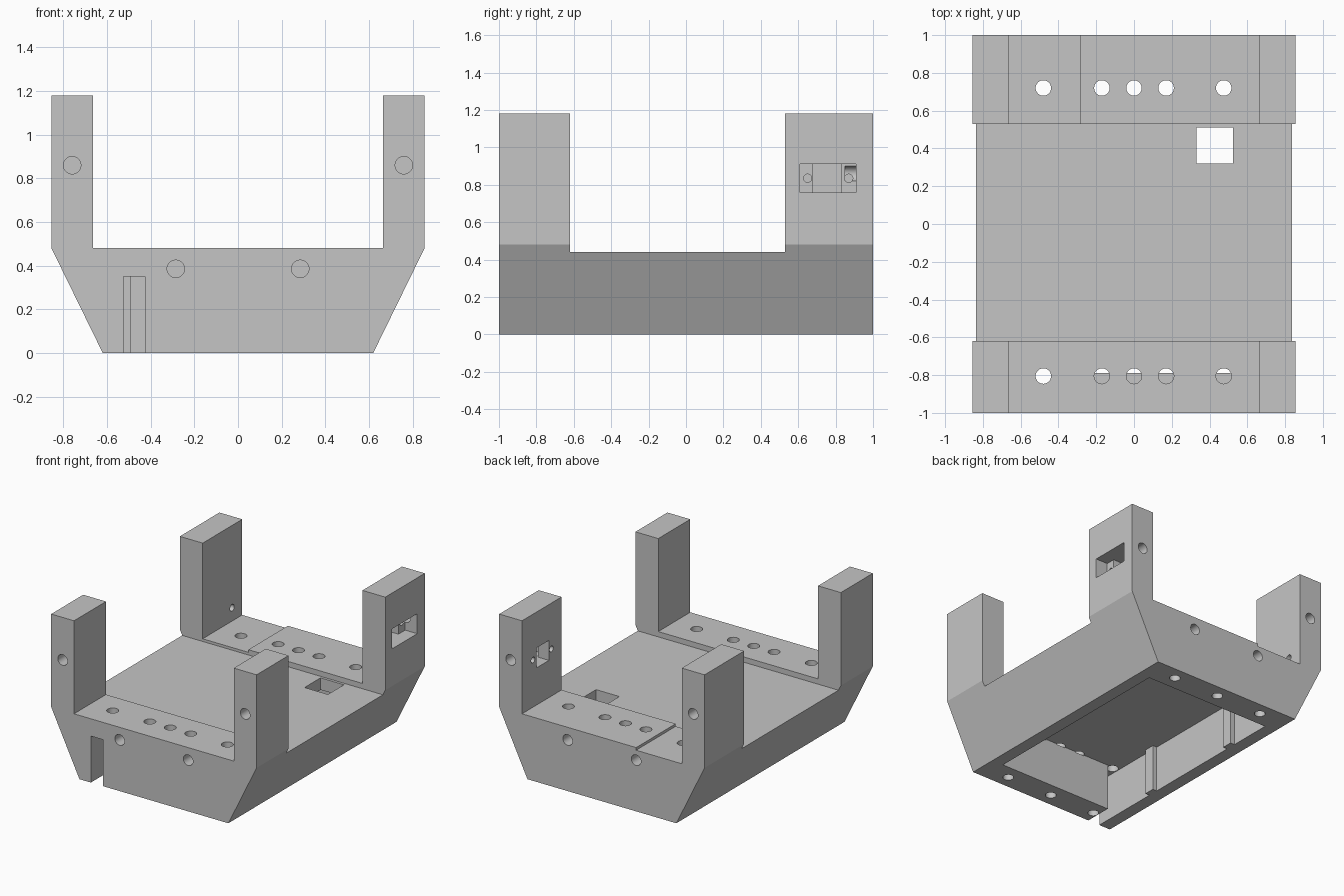
import bpy, bmesh
from math import pi
from mathutils import Matrix, Vector

old = bpy.data.objects.get("Cube")
if old:
    bpy.data.objects.remove(old, do_unlink=True)

grey = bpy.data.materials.new("plain grey")
grey.use_nodes = True
grey.diffuse_color = (0.56, 0.56, 0.56, 1)
grey.node_tree.nodes["Principled BSDF"].inputs["Base Color"].default_value = (0.56, 0.56, 0.56, 1)


def make_object(name, bm):
    bmesh.ops.recalc_face_normals(bm, faces=bm.faces)
    mesh = bpy.data.meshes.new(name)
    bm.to_mesh(mesh)
    bm.free()
    mesh.materials.append(grey)
    obj = bpy.data.objects.new(name, mesh)
    bpy.context.collection.objects.link(obj)
    return obj


def box(name, x, y, z):
    bm = bmesh.new()
    size = Vector((x[1] - x[0], y[1] - y[0], z[1] - z[0]))
    mid = Vector((x[0] + x[1], y[0] + y[1], z[0] + z[1])) / 2
    bmesh.ops.create_cube(bm, size=1, matrix=Matrix.Translation(mid) @ Matrix.Diagonal((*size, 1)))
    return make_object(name, bm)


def cylinder(name, center, radius, depth, axis):
    bm = bmesh.new()
    turn = {"X": Matrix.Rotation(pi / 2, 4, "Y"), "Y": Matrix.Rotation(pi / 2, 4, "X"), "Z": Matrix()}[axis]
    bmesh.ops.create_cone(bm, cap_ends=True, segments=32, radius1=radius, radius2=radius,
                          depth=depth, matrix=Matrix.Translation(center) @ turn)
    return make_object(name, bm)


# Body: U-shaped section with sloping lower sides, extruded front to back
half = [(0.62, 0), (0.855, 0.48), (0.855, 1.18), (0.665, 1.18), (0.665, 0.48)]
outline = half + [(-x, z) for x, z in reversed(half)]
bm = bmesh.new()
face = bm.faces.new([bm.verts.new((x, -1, z)) for x, z in outline])
grown = bmesh.ops.extrude_face_region(bm, geom=[face])
bmesh.ops.translate(bm, vec=(0, 2, 0), verts=[v for v in grown["geom"] if isinstance(v, bmesh.types.BMVert)])
body = make_object("cradle_body", bm)

cutters = [
    # Open middle between the posts and the lowered end of the rear shelf
    box("deck_cut", (-1, 1), (-0.62, 0.53), (0.44, 1.4)),
    box("shelf_step_cut", (-0.665, -0.285), (0.5, 1.1), (0.46, 0.6)),
    # Hollow underside, front cable slot and deck hatch
    box("cavity_cut", (-0.525, 0.525), (-0.79, 0.79), (-0.1, 0.35)),
    box("slot_cut", (-0.525, -0.425), (-1.1, -0.7), (-0.1, 0.35)),
    box("hatch_cut", (0.33, 0.525), (0.32, 0.51), (0.3, 0.6)),
    # Socket opening and its outer recess in the rear left post
    box("socket_cut", (0.6, 0.9), (0.68, 0.83), (0.76, 0.91)),
    box("recess_cut", (0.755, 0.9), (0.61, 0.91), (0.76, 0.91)),
    # Small blind hole in the rear right post
    cylinder("cable_hole_cut", (-0.69, 0.88, 0.56), 0.025, 0.16, "X"),
]
for y in (0.65, 0.87):
    cutters.append(cylinder("socket_screw_cut", (0.72, y, 0.835), 0.022, 0.2, "X"))
# Holes through both shelves
for y in (-0.805, 0.72):
    for x in (-0.48, -0.17, 0, 0.17, 0.475):
        cutters.append(cylinder("shelf_hole_cut", (x, y, 0.445), 0.041, 0.2, "Z"))
# Blind screw holes in the ends and the underside rims
for side in (-1, 1):
    for x, z in ((-0.76, 0.86), (-0.285, 0.385), (0.285, 0.385), (0.76, 0.86)):
        cutters.append(cylinder("end_hole_cut", (x, side, z), 0.04, 0.3, "Y"))
    for x in (-0.385, 0, 0.385):
        cutters.append(cylinder("foot_hole_cut", (x, side * 0.9, 0), 0.038, 0.3, "Z"))

bpy.context.view_layer.objects.active = body
for cutter in cutters:
    cutter.hide_render = True
    cut = body.modifiers.new(cutter.name, "BOOLEAN")
    cut.operation = "DIFFERENCE"
    cut.solver = "EXACT"
    cut.object = cutter
    bpy.ops.object.modifier_apply(modifier=cut.name)
    bpy.data.objects.remove(cutter, do_unlink=True)

# Guide ribs on the right wall of the cavity
for name, y in (("front_guide_rib", -0.42), ("rear_guide_rib", 0.42)):
    box(name, (-0.525, -0.49), (y - 0.04, y + 0.04), (0, 0.35))

bpy.ops.object.select_all(action="DESELECT")
body.select_set(True)
bpy.ops.object.shade_smooth_by_angle(angle=0.4)
